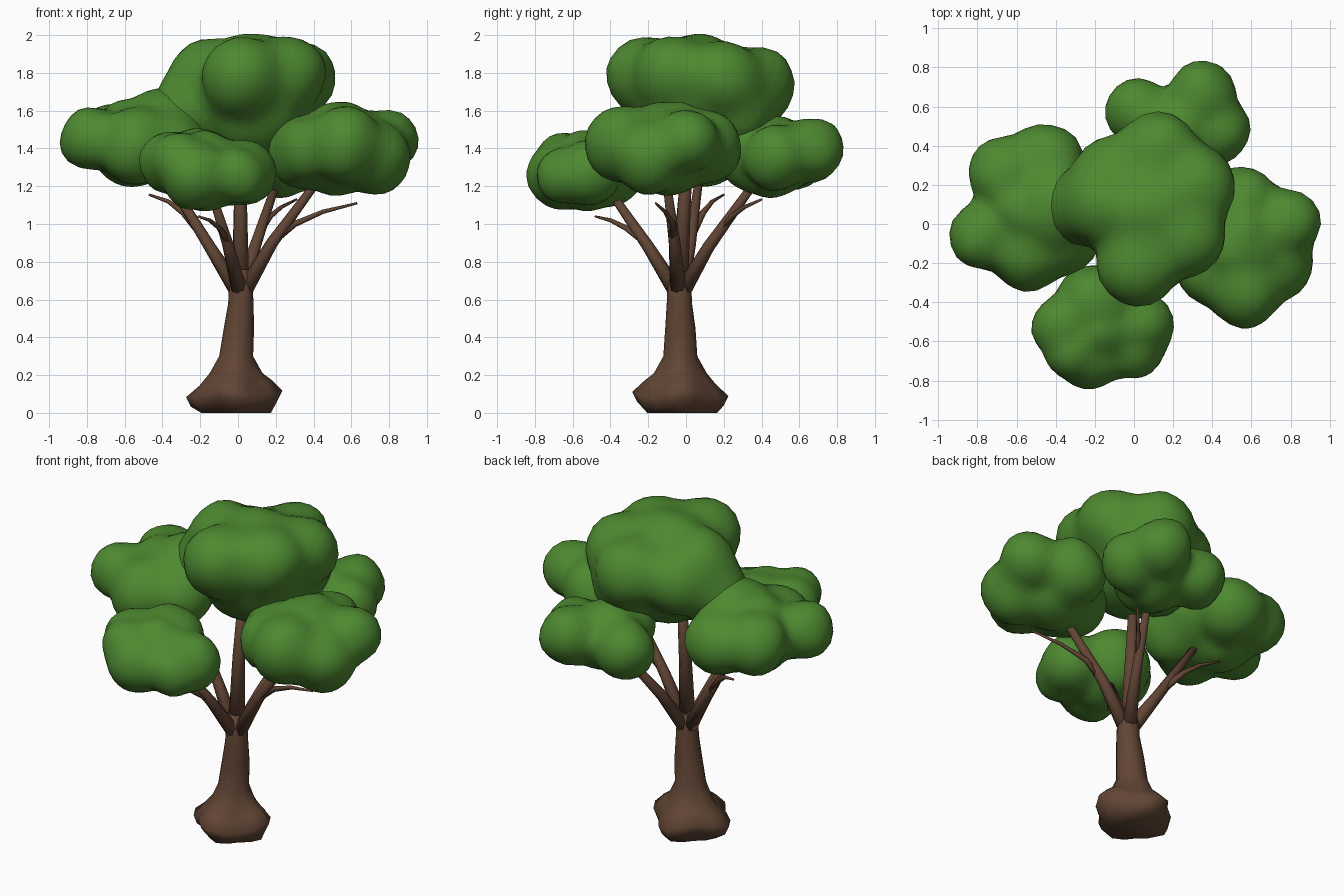
import bpy, bmesh, math
from mathutils import Vector, noise


def material(name, color):
    m = bpy.data.materials.new(name)
    m.diffuse_color = (*color, 1)
    return m


LEAF = material("leaf_green", (0.075, 0.25, 0.03))
BARK = material("bark_brown", (0.12, 0.06, 0.035))


def finish(bm, name, mat):
    bmesh.ops.recalc_face_normals(bm, faces=bm.faces)
    for f in bm.faces:
        f.smooth = True
    me = bpy.data.meshes.new(name)
    bm.to_mesh(me)
    bm.free()
    me.materials.append(mat)
    ob = bpy.data.objects.new(name, me)
    bpy.context.collection.objects.link(ob)
    return ob


def foliage(name, lumps):
    """Skin wrapped round a group of spheres (x, y, z, radius); the first is the core."""
    bm = bmesh.new()
    bmesh.ops.create_icosphere(bm, subdivisions=4, radius=1)
    origin = Vector(lumps[0][:3])
    for v in bm.verts:
        d = v.co.normalized()
        reach = 0
        for x, y, z, r in lumps:
            c = Vector((x, y, z)) - origin
            b = d.dot(c)
            disc = b * b - c.length_squared + r * r
            if disc > 0:
                reach = max(reach, b + math.sqrt(disc))
        p = origin + d * reach
        v.co = p + d * (0.014 + 0.022 * noise.noise(p * 6))
    for _ in range(2):
        bmesh.ops.smooth_vert(bm, verts=bm.verts, factor=0.5,
                              use_axis_x=True, use_axis_y=True, use_axis_z=True)
    finish(bm, name, LEAF)


def loft(name, rings):
    """Closed skin through rings of equal point count."""
    bm = bmesh.new()
    loops = [[bm.verts.new(p) for p in ring] for ring in rings]
    n = len(loops[0])
    for a, b in zip(loops, loops[1:]):
        for i in range(n):
            j = (i + 1) % n
            bm.faces.new((a[i], a[j], b[j], b[i]))
    bm.faces.new(loops[0])
    bm.faces.new(loops[-1])
    return finish(bm, name, BARK)


def limb(name, path, r0, r1, sides=8):
    """Tapered tube along a path."""
    pts = [Vector(p) for p in path]
    rings = []
    for k, p in enumerate(pts):
        t = (pts[min(k + 1, len(pts) - 1)] - pts[max(k - 1, 0)]).normalized()
        u = t.cross(Vector((0.3, 1, 0))).normalized()
        w = t.cross(u)
        r = r0 + (r1 - r0) * k / (len(pts) - 1)
        rings.append([p + r * (u * math.cos(a) + w * math.sin(a))
                      for a in (2 * math.pi * i / sides for i in range(sides))])
    loft(name, rings)


# Trunk with flared, lobed root base: (x, y, z, radius, lobe depth)
rings = []
for x, y, z, r, lobe in [(-0.01, -0.02, 0.0, 0.165, 0.02), (-0.02, -0.03, 0.05, 0.205, 0.025),
                         (-0.02, -0.03, 0.10, 0.225, 0.03), (-0.015, -0.03, 0.16, 0.17, 0.02),
                         (-0.01, -0.03, 0.21, 0.13, 0.01), (-0.01, -0.03, 0.30, 0.09, 0.0),
                         (0.005, -0.03, 0.45, 0.08, 0.0), (0.015, -0.035, 0.58, 0.067, 0.0),
                         (0.015, -0.035, 0.67, 0.063, 0.0), (0.013, -0.035, 0.76, 0.045, 0.0)]:
    ring = []
    for i in range(16):
        a = 2 * math.pi * i / 16
        rr = r + lobe * math.cos(4 * a)
        dz = 0.02 * math.sin(3 * a + 1) if 0.04 < z < 0.2 else 0
        ring.append((x + rr * math.cos(a), y + rr * math.sin(a), z + dz))
    rings.append(ring)
loft("trunk", rings)

# Main branches, each running into its own foliage cluster
limb("centre_branch", [(0.013, -0.035, 0.66), (0.013, -0.01, 1.1), (0.02, 0.02, 1.5)], 0.048, 0.025)
limb("left_branch", [(0, -0.03, 0.64), (-0.15, 0.02, 0.88), (-0.42, 0.08, 1.32)], 0.045, 0.02)
limb("right_branch", [(0.03, -0.04, 0.64), (0.18, -0.06, 0.9), (0.46, -0.11, 1.28)], 0.045, 0.02)
limb("front_branch", [(0.01, -0.05, 0.64), (-0.05, -0.2, 0.88), (-0.15, -0.42, 1.2)], 0.045, 0.02)
limb("back_branch", [(0.02, -0.02, 0.64), (0.09, 0.12, 0.88), (0.22, 0.4, 1.27)], 0.045, 0.02)

# Thin side twigs
limb("left_twig", [(-0.19, 0.03, 0.94), (-0.29, 0.09, 1.06), (-0.37, 0.14, 1.12), (-0.47, 0.2, 1.155)], 0.022, 0.006, 6)
limb("right_twig", [(0.21, -0.07, 0.93), (0.3, -0.07, 1.0), (0.45, -0.11, 1.065), (0.63, -0.16, 1.11)], 0.022, 0.006, 6)
limb("front_twig", [(-0.06, -0.24, 0.92), (-0.1, -0.32, 0.98), (-0.15, -0.4, 1.02), (-0.21, -0.48, 1.04)], 0.02, 0.006, 6)
limb("back_twig", [(0.11, 0.17, 0.95), (0.17, 0.24, 1.04), (0.23, 0.31, 1.09), (0.31, 0.4, 1.13)], 0.02, 0.006, 6)

# Foliage clusters
foliage("top_foliage", [
    (0.08, 0.06, 1.68, 0.32), (0.02, -0.21, 1.78, 0.21), (0.26, -0.07, 1.79, 0.2),
    (-0.17, 0.1, 1.78, 0.2), (0.12, 0.38, 1.74, 0.2), (0.32, 0.2, 1.77, 0.2),
    (-0.12, 0.26, 1.7, 0.19), (0.2, 0.28, 1.6, 0.2), (-0.27, 0.08, 1.6, 0.2)])
foliage("left_foliage", [
    (-0.56, 0.08, 1.43, 0.22), (-0.78, -0.06, 1.45, 0.17), (-0.66, 0.26, 1.46, 0.18),
    (-0.45, 0.32, 1.43, 0.19), (-0.54, -0.14, 1.41, 0.2), (-0.4, 0.08, 1.5, 0.22),
    (-0.36, -0.06, 1.42, 0.19)])
foliage("right_foliage", [
    (0.55, -0.1, 1.4, 0.24), (0.78, 0.01, 1.44, 0.17), (0.56, -0.33, 1.42, 0.2),
    (0.72, -0.2, 1.35, 0.19), (0.55, 0.1, 1.41, 0.19), (0.36, -0.12, 1.38, 0.19),
    (0.56, -0.05, 1.46, 0.18), (0.38, -0.25, 1.39, 0.16)])
foliage("front_foliage", [
    (-0.18, -0.53, 1.28, 0.2), (-0.36, -0.52, 1.33, 0.16), (-0.22, -0.65, 1.26, 0.18),
    (0.03, -0.52, 1.27, 0.17), (-0.2, -0.42, 1.3, 0.2), (0.0, -0.63, 1.26, 0.15),
    (-0.32, -0.65, 1.34, 0.14)])
foliage("back_foliage", [
    (0.22, 0.48, 1.36, 0.2), (0.35, 0.66, 1.39, 0.17), (0.02, 0.57, 1.35, 0.17),
    (0.42, 0.48, 1.35, 0.17), (0.2, 0.36, 1.37, 0.19)])
